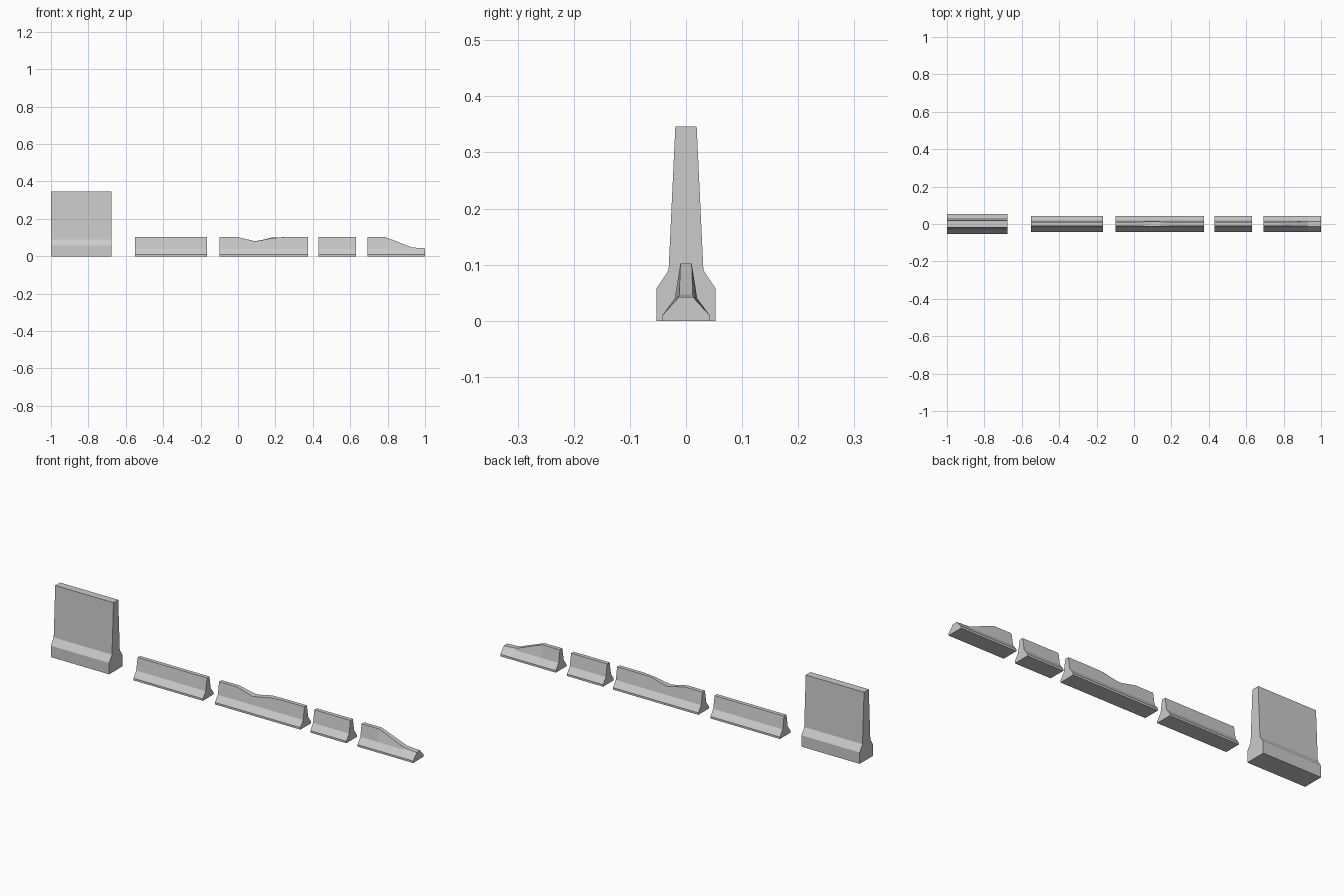
import bpy, bmesh

if "Cube" in bpy.data.objects:
    bpy.data.objects.remove(bpy.data.objects["Cube"])


def loft(name, stations):
    """Closed solid through matching (y, z) cross-sections placed along x."""
    bm = bmesh.new()
    rings = [[bm.verts.new((x, y, z)) for y, z in section] for x, section in stations]
    n = len(rings[0])
    for a, b in zip(rings, rings[1:]):
        for i in range(n):
            j = (i + 1) % n
            bm.faces.new((a[i], a[j], b[j], b[i]))
    bm.faces.new(rings[0])
    bm.faces.new(rings[-1])
    bmesh.ops.recalc_face_normals(bm, faces=bm.faces[:])
    mesh = bpy.data.meshes.new(name)
    bm.to_mesh(mesh)
    bm.free()
    obj = bpy.data.objects.new(name, mesh)
    bpy.context.collection.objects.link(obj)
    return obj


def mirrored(half):
    """Full cross-section from (half width, z) points, base to top."""
    return [(-w, z) for w, z in half] + [(w, z) for w, z in reversed(half)]


def barrier(front_top=0.102, back_top=None):
    """Low barrier section; the crest follows the sloping side faces."""
    back_top = front_top if back_top is None else back_top
    width = lambda z: 0.020 - (z - 0.04) * 0.01 / 0.062
    base = [(0.042, 0), (0.042, 0.01), (0.020, 0.04)]
    return ([(-w, z) for w, z in base] + [(-width(front_top), front_top)]
            + [(width(back_top), back_top)] + [(w, z) for w, z in reversed(base)])


# Tall wall
tall = mirrored([(0.053, 0), (0.053, 0.057), (0.031, 0.09), (0.019, 0.346)])
loft("tall_wall", [(-1.0, tall), (-0.677, tall)])

# Plain long and short barriers
for name, x0, x1 in (("long_barrier", -0.55, -0.165), ("short_barrier", 0.43, 0.63)):
    loft(name, [(x0, barrier()), (x1, barrier())])

# Damaged barrier with a worn dip in the crest
dip = [(-0.098, 0.102, 0.102), (0.0, 0.102, 0.102), (0.05, 0.09, 0.09),
       (0.09, 0.08, 0.081), (0.13, 0.086, 0.087), (0.18, 0.097, 0.1),
       (0.25, 0.102, 0.102), (0.375, 0.102, 0.102)]
loft("damaged_barrier", [(x, barrier(f, b)) for x, f, b in dip])

# End barrier, sloping down to a low nose
foot = [(0.042, 0), (0.042, 0.01)]
crest = mirrored(foot + [(0.020, 0.04), (0.010, 0.102)])
knee = mirrored(foot + [(0.018, 0.039), (0.012, 0.047)])
nose = mirrored(foot + [(0.016, 0.038), (0.014, 0.042)])
loft("end_barrier", [(0.692, crest), (0.79, crest), (0.93, knee), (1.0, nose)])
